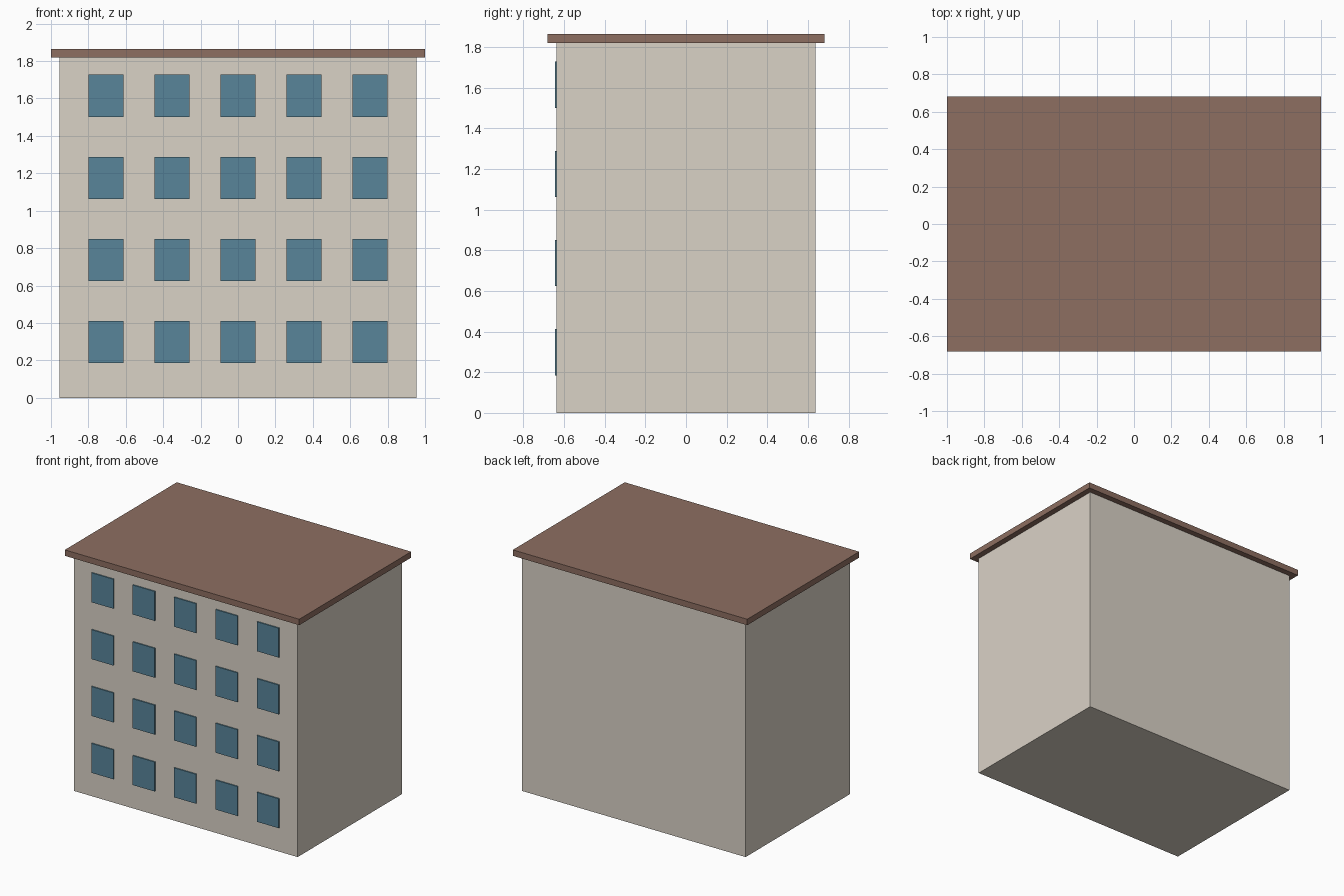
import bpy

if "Cube" in bpy.data.objects:
    bpy.data.objects.remove(bpy.data.objects["Cube"])


def material(name, rgb):
    """Flat colour from 0-255 display values, stored as linear."""
    lin = [((c / 255 + 0.055) / 1.055) ** 2.4 for c in rgb]
    m = bpy.data.materials.new(name)
    m.diffuse_color = (*lin, 1.0)
    m.use_nodes = True
    m.node_tree.nodes["Principled BSDF"].inputs["Base Color"].default_value = m.diffuse_color
    return m


def box(name, centre, size, mat):
    bpy.ops.mesh.primitive_cube_add(size=1, location=centre)
    ob = bpy.context.object
    ob.name = name
    ob.scale = size
    bpy.ops.object.transform_apply(location=False, rotation=False, scale=True)
    ob.data.materials.append(mat)
    return ob


wall = material("warm_grey_wall", (218, 210, 198))
brown = material("brown_roof", (141, 110, 97))
blue = material("blue_glass", (88, 133, 154))

WIDTH, DEPTH, HEIGHT = 1.909, 1.273, 1.818
ROOF = 0.046

# Main block and overhanging flat roof
box("walls", (0, 0, HEIGHT / 2), (WIDTH, DEPTH, HEIGHT), wall)
box("roof_slab", (0, 0, HEIGHT + ROOF / 2), (2.0, 1.364, ROOF), brown)

# Window plates: four floors of five on the front
for floor in range(4):
    for col in range(5):
        box(f"window_{floor + 1}_{col + 1}",
            ((col - 2) * 0.353, -DEPTH / 2 - 0.0045, 0.298 + floor * 0.4385),
            (0.187, 0.009, 0.227), blue)
